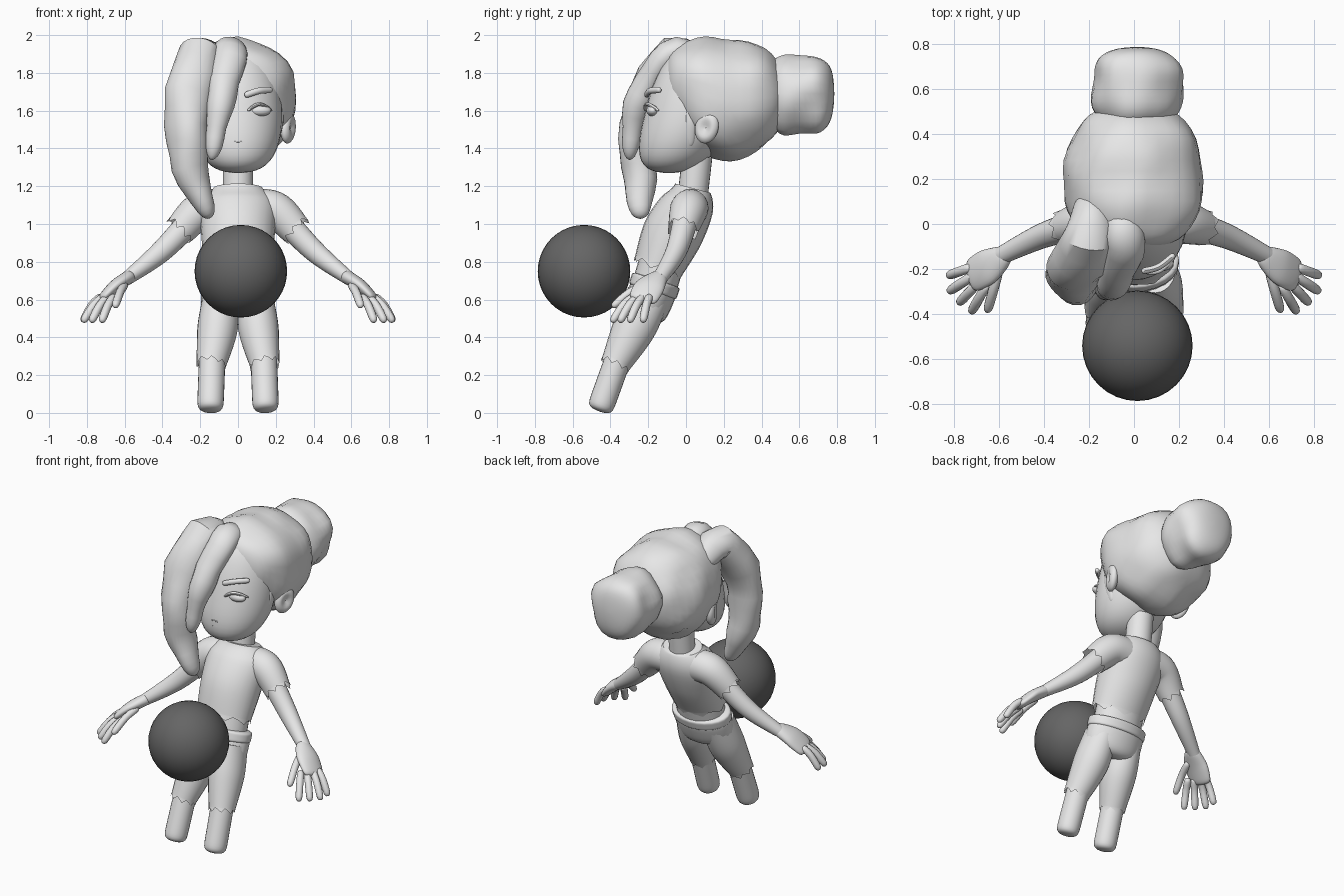
import bpy, bmesh, math
from mathutils import Vector, noise

if "Cube" in bpy.data.objects:
    bpy.data.objects.remove(bpy.data.objects["Cube"], do_unlink=True)


def make_material(name, value):
    material = bpy.data.materials.new(name)
    material.use_nodes = True
    colour = (value, value, value, 1)
    material.diffuse_color = colour
    shader = material.node_tree.nodes["Principled BSDF"]
    shader.inputs["Base Color"].default_value = colour
    return material


LIGHT = make_material("light grey", .8)
DARK = make_material("dark grey", .13)
X, Y, Z = Vector((1, 0, 0)), Vector((0, 1, 0)), Vector((0, 0, 1))
built = []


def finish(name, bm, material=LIGHT):
    bmesh.ops.recalc_face_normals(bm, faces=bm.faces)
    mesh = bpy.data.meshes.new(name)
    bm.to_mesh(mesh)
    bm.free()
    mesh.materials.append(material)
    part = bpy.data.objects.new(name, mesh)
    bpy.context.collection.objects.link(part)
    built.append(part)
    return part


def spline(values, t):
    """Value at t on a smooth curve through evenly spaced values."""
    if not isinstance(values, (tuple, list)):
        return values
    last = len(values) - 1
    i = min(int(t * last), last - 1)
    f = t * last - i
    a, b, c, d = (values[max(0, min(last, i + k))] for k in (-1, 0, 1, 2))
    return b + ((c - a) * f + (2 * a - 5 * b + 4 * c - d) * f * f
                + (3 * b - a - 3 * c + d) * f ** 3) / 2


def dome(power):
    """Radius rule that rounds both ends; a higher power is blunter."""
    return lambda t: math.sqrt(max(0, 1 - abs(2 * t - 1) ** power))


def straight(t):
    return 1


def loft(name, path, width, depth, shape=straight, ref=X, axis=None,
         sides=24, rings=24, ragged=0, lumps=0, side=1):
    """Skin elliptical rings along a smooth path; width lies along ref."""
    path = [Vector((x * side, y, z)) for x, y, z in path]
    bm = bmesh.new()
    skin = []
    for i in range(rings + 1):
        t = (1 - math.cos(math.pi * i / rings)) / 2
        centre = spline(path, t)
        ahead, behind = spline(path, min(1, t + .01)), spline(path, max(0, t - .01))
        forward = axis or (ahead - behind).normalized()
        across = (ref - forward * ref.dot(forward)).normalized()
        other = forward.cross(across)
        size = max(shape(t), .02)
        ring = []
        for k in range(sides):
            angle = math.tau * k / sides
            offset = (across * spline(width, t) * math.cos(angle)
                      + other * spline(depth, t) * math.sin(angle)) * size
            point = centre + offset
            point += offset.normalized() * lumps * size * noise.noise(point * 6)
            if i == rings:
                point += forward * ragged * (0, 1, .4)[k % 3]
            ring.append(bm.verts.new(point))
        skin.append(ring)
    for low, high in zip(skin, skin[1:]):
        for k in range(sides):
            j = (k + 1) % sides
            bm.faces.new((low[k], low[j], high[j], high[k]))
    bm.faces.new(skin[0])
    if not ragged:
        bm.faces.new(skin[-1])
    return finish(name, bm)


def ball(name, centre, radii, material=LIGHT, dent=0):
    """Ellipsoid, optionally hollowed on its two x faces."""
    bm = bmesh.new()
    bmesh.ops.create_uvsphere(bm, u_segments=32, v_segments=20, radius=1)
    for vert in bm.verts:
        hollow = max(0, 1 - 1.5 * math.hypot(vert.co.y, vert.co.z))
        vert.co.x *= 1 - dent * hollow
        vert.co = [c + v * r for c, v, r in zip(centre, vert.co, radii)]
    return finish(name, bm, material)


# Ball in front of the body
ball("ball", (.015, -.54, .75), [.245] * 3, DARK)

# Head and neck
loft("head", [(0, -.09, 1.27), (0, .015, 1.58), (0, .08, 1.95)],
     width=.235, depth=.235, shape=dome(2.2), axis=Z, sides=32)
loft("neck", [(0, .03, 1.1), (0, .06, 1.36)], width=.08, depth=.08)

# Hair: cap, bun and two hanging locks
loft("hair_cap", [(0, -.11, 1.77), (0, .19, 1.66), (0, .53, 1.68)],
     width=.31, depth=(.25, .325, .28), shape=dome(2.4), axis=Y, sides=32, lumps=.03)
loft("hair_bun", [(.015, .42, 1.69), (.015, .785, 1.69)],
     width=.2, depth=.21, shape=dome(2.8), axis=Y, lumps=.04)
loft("long_hair_lock", [(-.2, .12, 1.8), (-.2, -.06, 1.89), (-.27, -.22, 1.6),
                        (-.25, -.25, 1.3), (-.15, -.24, 1.03)],
     width=(.12, .13, .115, .1, .07), depth=(.1, .11, .1, .1, .09),
     shape=dome(3), lumps=.03)
loft("front_hair_lock", [(-.08, .1, 1.8), (-.04, -.06, 1.91),
                         (-.09, -.25, 1.65), (-.14, -.3, 1.34)],
     width=(.1, .1, .07, .05), depth=(.08, .08, .07, .05), shape=dome(3), lumps=.02)

# Mouth: two thin bowed lips
for name, height, bow in (("upper_lip", 1.418, .018), ("lower_lip", 1.395, .008)):
    loft(name, [(-.075, -.213, height), (0, -.235, height + bow), (.075, -.213, height)],
         width=.009, depth=.015, shape=dome(4), ref=Z, sides=10)

# Shirt, midriff and trousers follow the leaning body
loft("shirt", [(0, .035, 1.19), (0, .01, 1.1), (0, -.07, .95), (0, -.145, .78)],
     width=(.13, .2, .195, .18), depth=(.095, .14, .16, .135), ragged=.03)
loft("midriff", [(0, -.11, .86), (0, -.17, .66)], width=.16, depth=.12)
loft("trouser_hips", [(0, -.15, .71), (0, -.19, .61), (0, -.24, .5)],
     width=.195, depth=.125, shape=dome(4))
loft("waistband", [(0, -.155, .71), (0, -.18, .635)],
     width=.2, depth=.133, shape=dome(6))

# Paired parts, built for the left and mirrored to the right
for side, tag in ((1, "left"), (-1, "right")):
    def pair(part, path, width, depth, **options):
        return loft(tag + "_" + part, path, width, depth, side=side, **options)

    # Eyes, lids and brows
    ball(tag + "_eye", (side * .115, -.175, 1.6), (.06, .035, .03))
    pair("eyelid", [(.05, -.215, 1.6), (.115, -.205, 1.635), (.18, -.145, 1.6)],
         width=.01, depth=.012, shape=dome(4), ref=Z, sides=10)
    pair("eyebrow", [(.035, -.21, 1.68), (.11, -.19, 1.705), (.18, -.135, 1.71)],
         width=.017, depth=.015, shape=dome(8), ref=Z, sides=10)

    # Ear with a hollow, and the hair in front of it
    ear = ball(tag + "_ear", (0, 0, 0), (.035, .065, .085), dent=.7)
    ear.rotation_euler = (-.3, 0, side * -.4)
    ear.location = (side * .265, .11, 1.51)
    pair("sideburn", [(.22, .03, 1.65), (.225, .025, 1.54), (.195, .02, 1.41)],
         width=.015, depth=.03, shape=dome(3), sides=12)

    # Ragged sleeve and bare arm
    pair("sleeve", [(.04, .03, 1.08), (.19, .015, 1.075), (.3, -.015, .975)],
         width=(.09, .1, .08), depth=(.1, .1, .085), ref=Y, ragged=.03)
    pair("arm", [(.2, .01, 1.07), (.4, -.05, .86), (.59, -.14, .71)],
         width=(.07, .056, .04), depth=(.07, .058, .036), ref=Y)

    # Hand: palm with the thumb and four fingers fanned about the wrist
    wrist = Vector((.58, -.14, 0))
    pair("palm", [(.56, -.13, .73), (.65, -.19, .67), (.73, -.235, .59)],
         width=(.04, .08, .075), depth=(.036, .035, .025), shape=dome(8), ref=Y)
    for i, finger in enumerate(("thumb", "index", "middle", "ring", "little")):
        angle = math.radians(74 - 13.5 * i)
        aim = Vector((math.cos(angle), -math.sin(angle), 0))
        thumb = finger == "thumb"
        reach = .26 if thumb or finger == "little" else .29
        root = wrist + aim * (.06 if thumb else .15) + Z * (.68 if thumb else .62)
        tip = wrist + aim * reach + Z * (.56 if thumb else .48)
        pair(finger, [root, (root + tip) / 2 + Z * .02, tip],
             width=.022, depth=.022, shape=dome(6), ref=Y, sides=12, rings=12)

    # Ragged trouser leg and bare lower leg
    pair("trouser_leg", [(.095, -.2, .62), (.108, -.275, .45), (.14, -.37, .265)],
         width=(.09, .107, .08), depth=(.115, .115, .08), ragged=.025)
    pair("lower_leg", [(.135, -.34, .34), (.147, -.46, .008)],
         width=.07, depth=.07, shape=dome(8))

# Smooth shading that keeps hems and caps sharp
bpy.ops.object.select_all(action="DESELECT")
for part in built:
    part.select_set(True)
bpy.context.view_layer.objects.active = built[0]
bpy.ops.object.shade_smooth_by_angle(angle=math.radians(40))
